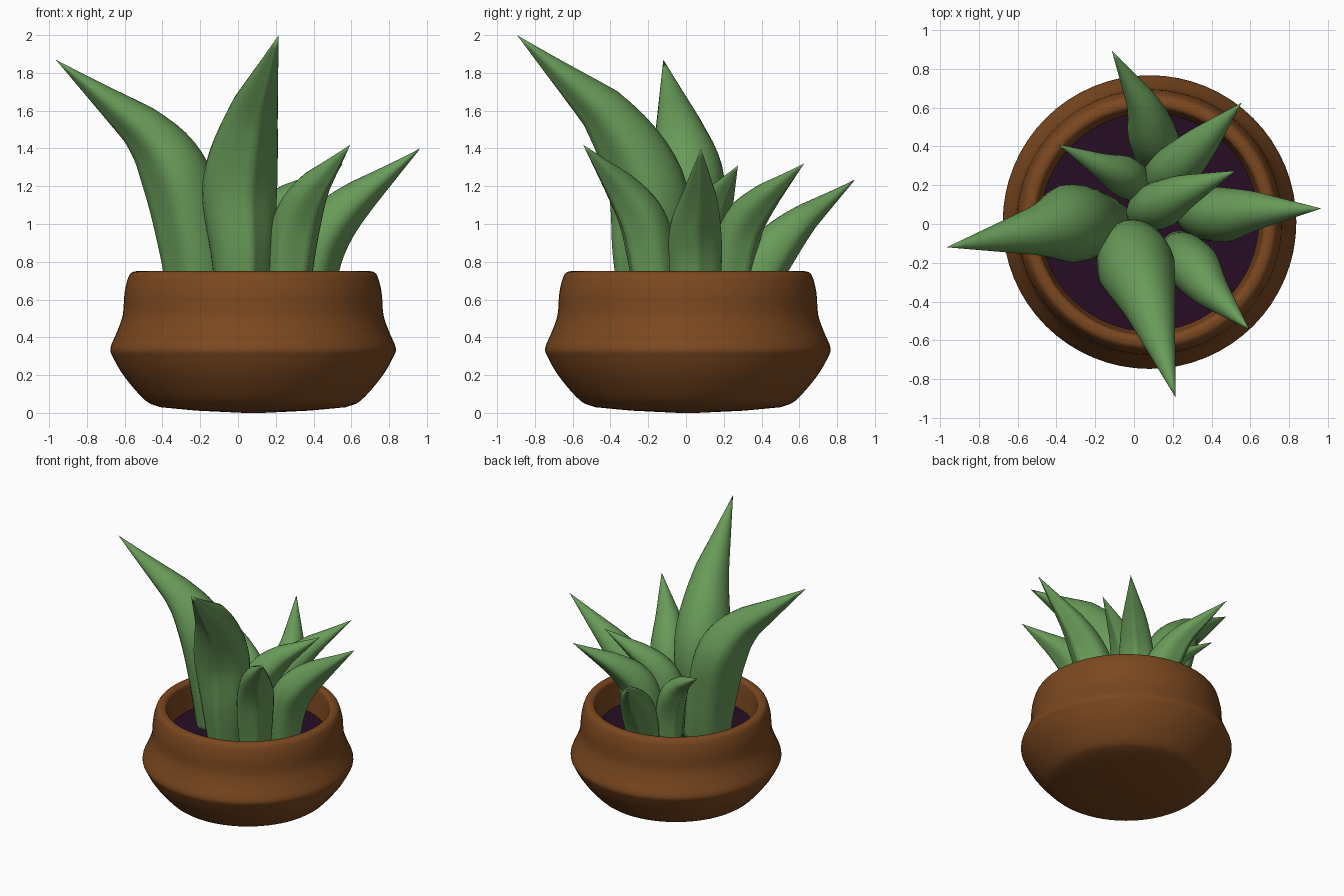
import bpy, bmesh, math
from mathutils import Vector

if "Cube" in bpy.data.objects:
    bpy.data.objects.remove(bpy.data.objects["Cube"])

PX, PY = 0.08, 0.01  # pot axis


def material(name, rgb):
    m = bpy.data.materials.new(name)
    m.diffuse_color = (*rgb, 1)
    m.use_nodes = True
    m.node_tree.nodes["Principled BSDF"].inputs["Base Color"].default_value = m.diffuse_color
    return m


CLAY = material("clay", (0.20, 0.065, 0.014))
SOIL = material("soil", (0.020, 0.004, 0.018))
LEAF = material("leaf", (0.14, 0.33, 0.10))


def finish(name, bm, mat, angle):
    bmesh.ops.recalc_face_normals(bm, faces=bm.faces)
    me = bpy.data.meshes.new(name)
    bm.to_mesh(me)
    bm.free()
    me.materials.append(mat)
    ob = bpy.data.objects.new(name, me)
    bpy.context.collection.objects.link(ob)
    bpy.ops.object.select_all(action='DESELECT')
    bpy.context.view_layer.objects.active = ob
    ob.select_set(True)
    bpy.ops.object.shade_smooth_by_angle(angle=math.radians(angle))
    return ob


def spline(pts, steps, straight_end=False):
    """Catmull-Rom through tuples; optionally keep the last span straight."""
    pts = [Vector(p) for p in pts]
    out = []
    for i in range(len(pts) - 1):
        b, c = pts[i], pts[i + 1]
        a = pts[i - 1] if i else b * 2 - c
        d = pts[i + 2] if i + 2 < len(pts) else c * 2 - b
        for s in range(steps):
            t = s / steps
            if straight_end and i == len(pts) - 2:
                out.append(b.lerp(c, t))
            else:
                out.append(0.5 * (2 * b + (c - a) * t + (2 * a - 5 * b + 4 * c - d) * t * t
                                  + (3 * b - a - 3 * c + d) * t ** 3))
    return out + [pts[-1]]


def skin(bm, rings):
    for r0, r1 in zip(rings, rings[1:]):
        n = len(r0)
        for i in range(n):
            j = (i + 1) % n
            if len(r1) == 1:
                bm.faces.new((r0[i], r0[j], r1[0]))
            else:
                bm.faces.new((r0[i], r0[j], r1[j], r1[i]))


def turned(name, profile, mat, angle, cap_end, n=64):
    bm = bmesh.new()
    rings = [[bm.verts.new((PX + r * math.cos(2 * math.pi * k / n),
                            PY + r * math.sin(2 * math.pi * k / n), z)) for k in range(n)]
             for r, z in profile]
    skin(bm, rings)
    bm.faces.new(rings[0])
    if cap_end:
        bm.faces.new(rings[-1])
    return finish(name, bm, mat, angle)


# Pot: rounded belly, waist, rolled rim and inner wall
outer = spline([(0.49, 0.03), (0.57, 0.065), (0.68, 0.19), (0.742, 0.295), (0.755, 0.345), (0.72, 0.43),
                (0.69, 0.52), (0.68, 0.64), (0.655, 0.73), (0.62, 0.75), (0.59, 0.74),
                (0.58, 0.70), (0.56, 0.52)], 4)
turned("pot", [(0.05, 0.0), (0.3, 0.012)] + [(p.x, p.y) for p in outer], CLAY, 60, False)

# Soil disc
turned("soil", [(0.565, 0.54), (0.3, 0.541)], SOIL, 30, True)


def leaf(name, stations, n=28, steps=6, keel=0.75):
    """stations: x, y, z, half width, half thickness; the last one is the tip."""
    pts = spline([s[:3] for s in stations], steps, True)
    size = spline([s[3:] for s in stations], steps, True)
    out = pts[-1] - pts[0]
    out.z = 0
    side = Vector((0, 0, 1)).cross(out.normalized())
    bm = bmesh.new()
    rings = []
    for i, (p, s) in enumerate(zip(pts[:-1], size)):
        tangent = (pts[i + 1] - pts[max(i - 1, 0)]).normalized()
        inner = tangent.cross(side).normalized()
        swell = 1 + 0.5 * (1 - i / (len(pts) - 1))  # fuller inside near the root
        ring = []
        for k in range(n):
            a = 2 * math.pi * k / n
            c, v = math.cos(a), math.sin(a)
            if v < 0:  # keeled underside: ellipse turning into a wedge
                f = 1 + (1 / (abs(c) + abs(v)) - 1) * keel * abs(v)
                c, v = c * f, v * f
            else:
                v *= swell
            ring.append(bm.verts.new(p + side * (c * s[0]) + inner * (v * s[1])))
        rings.append(ring)
    bm.faces.new(rings[0])
    rings.append([bm.verts.new(pts[-1])])
    skin(bm, rings)
    return finish(name, bm, LEAF, 85)


# Leaves: base, lower, belly, shoulder, tip
leaf("tall_leaf_left", [(-0.22, 0.0, 0.52, .14, .14), (-0.26, 0.0, 0.85, .18, .155),
                        (-0.35, 0.0, 1.25, .20, .165), (-0.53, -0.04, 1.52, .12, .11),
                        (-0.965, -0.12, 1.87, 0, 0)])
leaf("tall_leaf_front", [(0.03, -0.21, 0.52, .12, .14), (0.025, -0.22, 0.85, .165, .175),
                         (0.015, -0.24, 1.22, .20, .185), (0.09, -0.46, 1.61, .125, .12),
                         (0.215, -0.895, 2.0, 0, 0)])
leaf("leaf_right", [(0.38, 0.05, 0.52, .12, .11), (0.42, 0.05, 0.80, .14, .125),
                    (0.50, 0.05, 0.98, .135, .12), (0.66, 0.07, 1.15, .09, .085),
                    (0.965, 0.08, 1.40, 0, 0)])
leaf("leaf_front_right", [(0.27, -0.17, 0.52, .11, .10), (0.29, -0.20, 0.80, .13, .12),
                          (0.33, -0.25, 1.02, .13, .12), (0.42, -0.37, 1.21, .085, .08),
                          (0.595, -0.545, 1.42, 0, 0)])
leaf("leaf_middle", [(0.10, 0.08, 0.52, .10, .09), (0.11, 0.09, 0.78, .12, .11),
                     (0.16, 0.11, 0.98, .12, .11), (0.29, 0.18, 1.14, .08, .075),
                     (0.525, 0.275, 1.31, 0, 0)])
leaf("leaf_back_right", [(0.17, 0.24, 0.52, .11, .10), (0.19, 0.26, 0.78, .13, .11),
                         (0.24, 0.31, 0.98, .12, .11), (0.37, 0.44, 1.15, .08, .07),
                         (0.555, 0.625, 1.32, 0, 0)])
leaf("leaf_back", [(0.115, 0.35, 0.50, .11, .09), (0.11, 0.41, 0.72, .125, .11),
                   (0.08, 0.50, 0.88, .12, .11), (0.03, 0.65, 1.04, .075, .07),
                   (-0.115, 0.895, 1.235, 0, 0)])
leaf("leaf_back_left", [(-0.01, 0.22, 0.52, .09, .08), (-0.03, 0.23, 0.76, .105, .09),
                        (-0.08, 0.26, 0.93, .10, .09), (-0.19, 0.31, 1.07, .06, .055),
                        (-0.39, 0.41, 1.21, 0, 0)])
